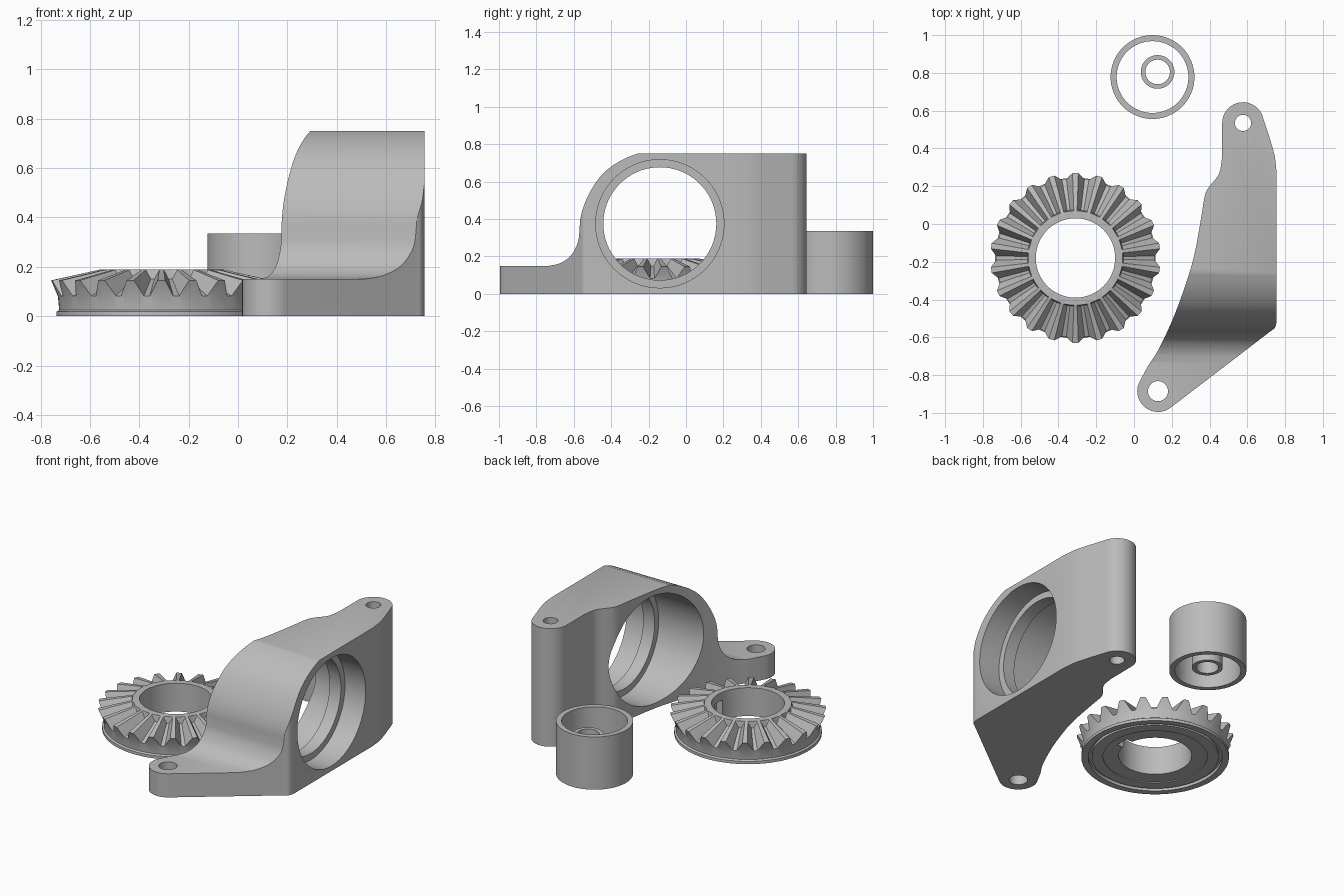
import bpy, bmesh
from math import sin, cos, pi, radians
from mathutils import Matrix, Vector

cube = bpy.data.objects.get("Cube")
if cube:
    bpy.data.objects.remove(cube, do_unlink=True)

grey = bpy.data.materials.new("machined grey")
grey.use_nodes = True
grey.diffuse_color = (0.5, 0.5, 0.5, 1)
grey.node_tree.nodes["Principled BSDF"].inputs["Base Color"].default_value = (0.5, 0.5, 0.5, 1)


def make(name, bm):
    bmesh.ops.recalc_face_normals(bm, faces=bm.faces)
    mesh = bpy.data.meshes.new(name)
    bm.to_mesh(mesh)
    bm.free()
    mesh.materials.append(grey)
    ob = bpy.data.objects.new(name, mesh)
    bpy.context.collection.objects.link(ob)
    return ob


def select(ob):
    bpy.ops.object.select_all(action='DESELECT')
    ob.select_set(True)
    bpy.context.view_layer.objects.active = ob


def smooth(ob):
    select(ob)
    bpy.ops.object.shade_smooth_by_angle(angle=radians(28))


def cut(ob, tool, operation='DIFFERENCE'):
    select(ob)
    mod = ob.modifiers.new("cut", 'BOOLEAN')
    mod.operation, mod.solver, mod.object = operation, 'EXACT', tool
    bpy.ops.object.modifier_apply(modifier=mod.name)
    bpy.data.objects.remove(tool, do_unlink=True)


def prism(name, points, offset):
    bm = bmesh.new()
    face = bm.faces.new([bm.verts.new(p) for p in points])
    new = bmesh.ops.extrude_face_region(bm, geom=[face])["geom"]
    moved = [v for v in new if isinstance(v, bmesh.types.BMVert)]
    bmesh.ops.translate(bm, verts=moved, vec=offset)
    return make(name, bm)


def rod(name, radius, length, centre, along_x=False):
    bm = bmesh.new()
    turn = Matrix.Rotation(pi / 2, 4, 'Y') if along_x else Matrix()
    bmesh.ops.create_cone(bm, cap_ends=True, segments=72, radius1=radius, radius2=radius,
                          depth=length, matrix=Matrix.Translation(centre) @ turn)
    return make(name, bm)


def lathe(name, profile, centre, steps):
    """Close a ring-shaped section; profile(i) gives (radius, z) points at step i."""
    bm = bmesh.new()
    rings = []
    for i in range(steps):
        angle, section = profile(i)
        rings.append([bm.verts.new((centre[0] + r * cos(angle), centre[1] + r * sin(angle), z))
                      for r, z in section])
    count = len(rings[0])
    for i, a in enumerate(rings):
        b = rings[(i + 1) % steps]
        for j in range(count):
            k = (j + 1) % count
            bm.faces.new((a[j], b[j], b[k], a[k]))
    return make(name, bm)


def arc(centre, radius, start, end, steps=16):
    angles = [radians(start + (end - start) * i / steps) for i in range(steps + 1)]
    return [(centre[0] + radius * cos(a), centre[1] + radius * sin(a)) for a in angles]


def spline(points, steps=4):
    """Smooth curve through the points."""
    p = [Vector(q) for q in points]
    p = [2 * p[0] - p[1]] + p + [2 * p[-1] - p[-2]]
    out = []
    for a, b, c, d in zip(p, p[1:], p[2:], p[3:]):
        for i in range(steps):
            t = i / steps
            out.append(tuple(0.5 * (2 * b + (c - a) * t + (2 * a - 5 * b + 4 * c - d) * t ** 2
                                    + (3 * b - a - 3 * c + d) * t ** 3)))
    return out + [tuple(p[-2])]


# Bearing bracket: plan outline trimmed by a side profile
foot, tip = (0.127, -0.885), (0.577, 0.535)
plan = arc(foot, 0.11, 150, 307.5)
plan += spline([(0.72, -0.57), (0.745, -0.55), (0.755, -0.52)])
plan += spline([(0.755, 0.27), (0.745, 0.36), (0.72, 0.45)])
plan += arc(tip, 0.11, 12, 180)
plan += spline([(0.466, 0.35), (0.45, 0.265), (0.40, 0.2), (0.375, 0.15), (0.355, 0.03),
                (0.32, -0.16), (0.28, -0.3), (0.215, -0.48), (0.135, -0.655), (0.075, -0.75)])
bracket = prism("bearing_bracket", [(x, y, 0) for x, y in plan], (0, 0, 0.9))

side = [(-1.1, -0.1), (-1.1, 0.15)]
side += spline([(-0.73, 0.15), (-0.67, 0.165), (-0.615, 0.205), (-0.58, 0.27), (-0.57, 0.33),
                (-0.565, 0.4), (-0.545, 0.475), (-0.51, 0.55), (-0.46, 0.625), (-0.4, 0.68),
                (-0.33, 0.722), (-0.26, 0.75)])
side += [(0.8, 0.75), (0.8, -0.1)]
cut(bracket, prism("side_trim", [(-0.2, y, z) for y, z in side], (1.2, 0, 0)), 'INTERSECT')

# Bearing seats on both sides of a narrow lip, then the bolt holes
cut(bracket, rod("lip_bore", 0.302, 2, (0.5, -0.14, 0.375), True))
cut(bracket, rod("outer_seat", 0.343, 0.4, (0.81, -0.14, 0.375), True))
cut(bracket, rod("inner_seat", 0.343, 0.6, (0.23, -0.14, 0.375), True))
cut(bracket, rod("foot_hole", 0.053, 2, (*foot, 0.4)))
cut(bracket, rod("tip_hole", 0.043, 2, (*tip, 0.4)))
smooth(bracket)

# Bevel gear: one section per step, blended between tooth root and tooth tip
TEETH = 22
GEAR = (-0.31, -0.18)
TOOTH = [(-0.4, 0), (-0.26, 0.5), (-0.12, 1), (0.12, 1), (0.26, 0.5), (0.4, 0)]


def gear_section(i):
    tooth, part = divmod(i, len(TOOTH))
    shift, h = TOOTH[part]
    angle = pi / 2 + (tooth + shift) * 2 * pi / TEETH
    return angle, [(0.21, 0.01), (0.21, 0.19), (0.25, 0.19),
                   (0.255, 0.15 + 0.038 * h), (0.42 + 0.03 * h, 0.082 + 0.063 * h),
                   (0.42, 0.08), (0.415, 0.025), (0.425, 0.018), (0.425, 0),
                   (0.385, 0), (0.385, 0.02), (0.365, 0.02), (0.365, 0.004),
                   (0.3, 0.004), (0.3, 0.01)]


gear = lathe("bevel_gear", gear_section, GEAR, TEETH * len(TOOTH))

# Keyway inside the gear bore
key = [(GEAR[0] + x, GEAR[1] + y, -0.1) for x, y in
       ((0.17, -0.04), (0.25, -0.04), (0.25, 0.04), (0.17, 0.04))]
cut(gear, prism("keyway", key, (0, 0, 0.24)))
smooth(gear)


# Open sleeves
def sleeve(name, centre, outer, inner, height):
    section = [(inner, 0), (outer, 0), (outer, height), (inner, height)]
    smooth(lathe(name, lambda i: (i * 2 * pi / 64, section), centre, 64))


sleeve("outer_sleeve", (0.098, 0.778), 0.222, 0.19, 0.335)
sleeve("inner_bushing", (0.125, 0.805), 0.089, 0.065, 0.255)
